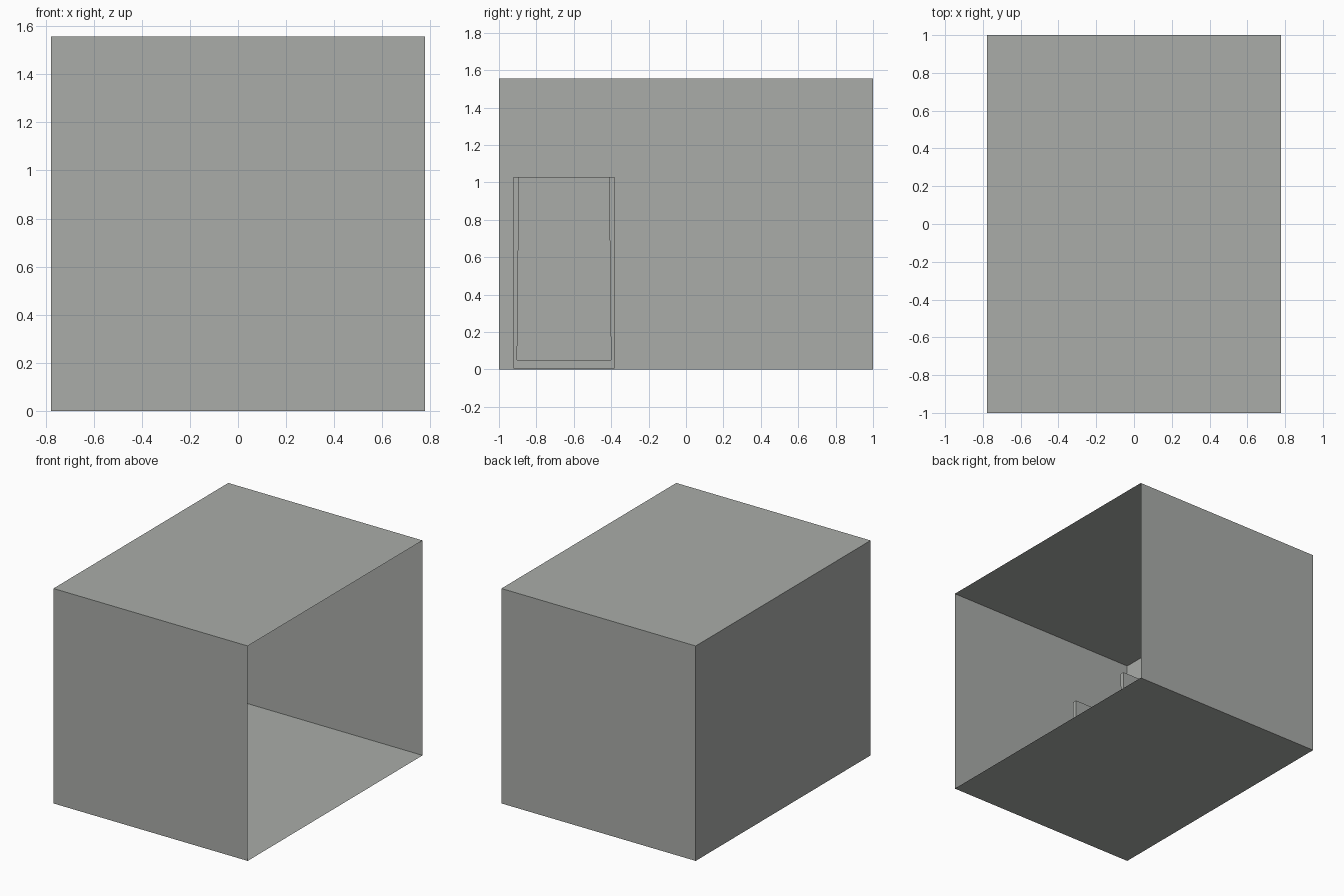
import bpy
import bmesh

if "Cube" in bpy.data.objects:
    bpy.data.objects.remove(bpy.data.objects["Cube"], do_unlink=True)

HALF_X, HALF_Y, HEIGHT = 0.778, 1.0, 1.556


def make_material(name, color):
    mat = bpy.data.materials.new(name)
    mat.use_nodes = True
    mat.diffuse_color = color
    mat.node_tree.nodes["Principled BSDF"].inputs["Base Color"].default_value = color
    return mat


grey = make_material("plaster_grey", (0.40, 0.415, 0.395, 1))


def finish(name, bm):
    bmesh.ops.recalc_face_normals(bm, faces=bm.faces[:])
    mesh = bpy.data.meshes.new(name)
    bm.to_mesh(mesh)
    bm.free()
    mesh.materials.append(grey)
    obj = bpy.data.objects.new(name, mesh)
    bpy.context.collection.objects.link(obj)
    return obj


def box_bmesh(low, high):
    bm = bmesh.new()
    bmesh.ops.create_cube(bm, size=1)
    for v in bm.verts:
        v.co = [high[i] if v.co[i] > 0 else low[i] for i in range(3)]
    return bm


def extrude_profile(name, profile, x0, x1):
    """Extrude a closed y-z outline along x."""
    bm = bmesh.new()
    face = bm.faces.new([bm.verts.new((x0, y, z)) for y, z in profile])
    result = bmesh.ops.extrude_face_region(bm, geom=[face])
    moved = [g for g in result["geom"] if isinstance(g, bmesh.types.BMVert)]
    bmesh.ops.translate(bm, verts=moved, vec=(x1 - x0, 0, 0))
    return finish(name, bm)


# Room shell: thin walls, floor and ceiling, open on the +x side
room = box_bmesh((-HALF_X, -HALF_Y, 0), (HALF_X, HALF_Y, HEIGHT))
open_side = [f for f in room.faces if f.calc_center_median().x > HALF_X - 0.01]
bmesh.ops.delete(room, geom=open_side, context="FACES")
finish("room_shell", room)

# Stall: tray and two side panels in one U outline, mirrored about its middle
STALL_Y, STALL_BACK, STALL_FRONT = -0.652, -0.75, -0.225
BASE, TOP = 0.006, 1.028
half = [(0.27, BASE), (0.27, TOP), (0.24, TOP), (0.244, 0.72), (0.251, 0.05)]
outline = [(STALL_Y + y, z) for y, z in half]
outline += [(STALL_Y - y, z) for y, z in reversed(half)]
extrude_profile("stall_tray_and_sides", outline, STALL_BACK, STALL_FRONT)

# Stall back panel against the wall
finish("stall_back_panel", box_bmesh((-0.775, STALL_Y - 0.27, BASE),
                                     (STALL_BACK, STALL_Y + 0.27, TOP)))
